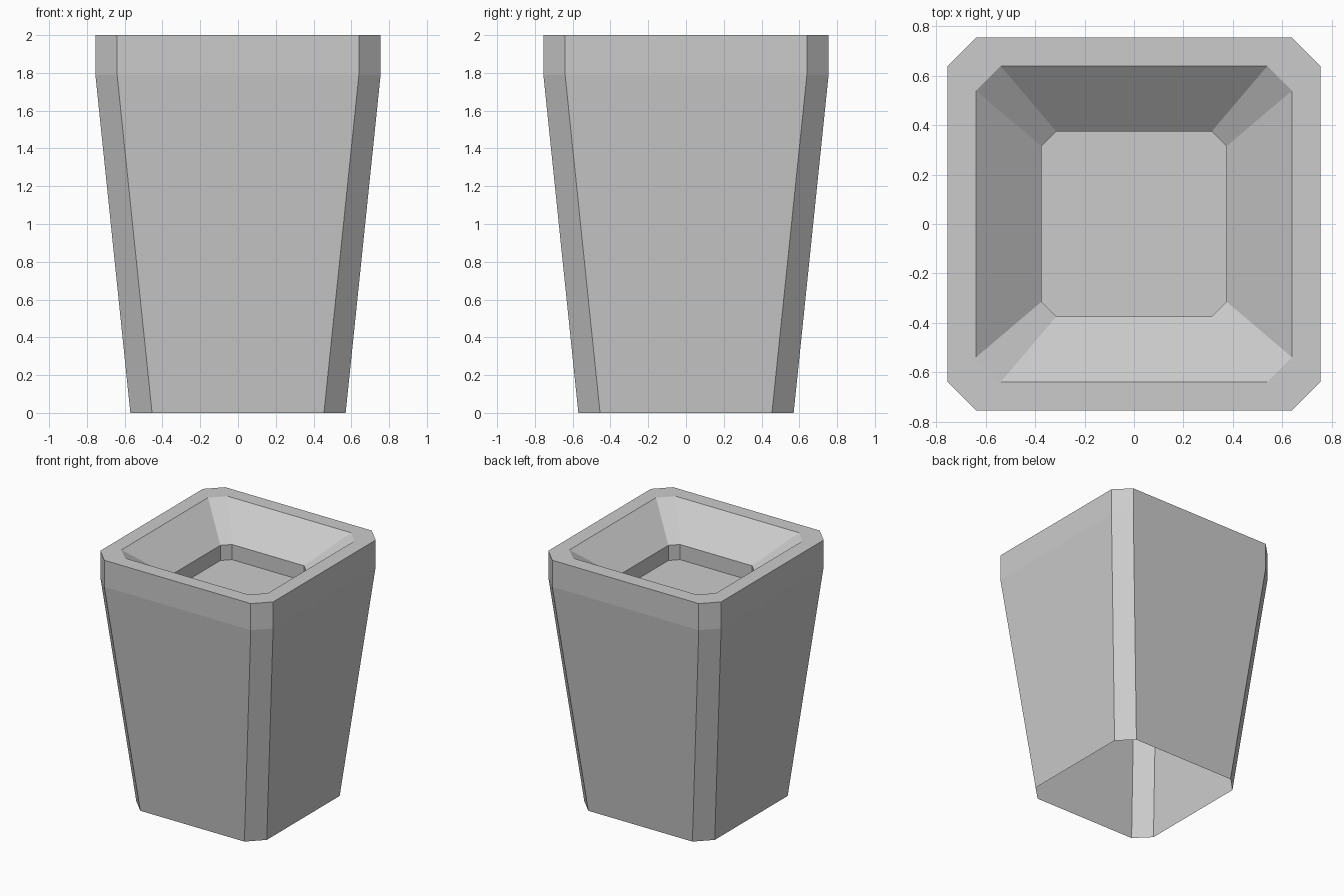
import bpy
import bmesh

cube = bpy.data.objects.get("Cube")
if cube:
    bpy.data.objects.remove(cube, do_unlink=True)

# Single concrete colour
concrete = bpy.data.materials.new("concrete_grey")
concrete.use_nodes = True
concrete.diffuse_color = (0.6, 0.6, 0.6, 1)
concrete.node_tree.nodes["Principled BSDF"].inputs["Base Color"].default_value = (0.6, 0.6, 0.6, 1)


def ring(bm, half, flat, z):
    """Square with cut corners, counter-clockwise; flat is half the straight side."""
    points = []
    x, y = half, flat
    for _ in range(4):
        points += [(x, -y), (x, y)] if x else []
        x, y = x, y
        break
    quarter = [(half, -flat), (half, flat)]
    points = []
    for _ in range(4):
        points += quarter
        quarter = [(-py, px) for px, py in quarter]
    return [bm.verts.new((px, py, z)) for px, py in points]


def loft(name, sections, cap=False):
    """Join the rings in order, leaving the first end open."""
    bm = bmesh.new()
    rings = [ring(bm, *s) for s in sections]
    for low, high in zip(rings, rings[1:]):
        for i in range(len(low)):
            j = (i + 1) % len(low)
            bm.faces.new((low[i], low[j], high[j], high[i]))
    if cap:
        bm.faces.new(rings[-1])
    mesh = bpy.data.meshes.new(name)
    bm.to_mesh(mesh)
    bm.free()
    mesh.materials.append(concrete)
    obj = bpy.data.objects.new(name, mesh)
    bpy.context.collection.objects.link(obj)
    return obj


# Tapered outer shell, open underneath, with a straight collar
loft("outer_shell", [(0.57, 0.455, 0), (0.755, 0.64, 1.79), (0.755, 0.64, 2)])

# Flat rim, sloping basin, short upright wall and floor
loft("rim_and_basin", [(0.755, 0.64, 2), (0.64, 0.54, 2), (0.375, 0.315, 1.78),
                       (0.375, 0.315, 1.66)], cap=True)
